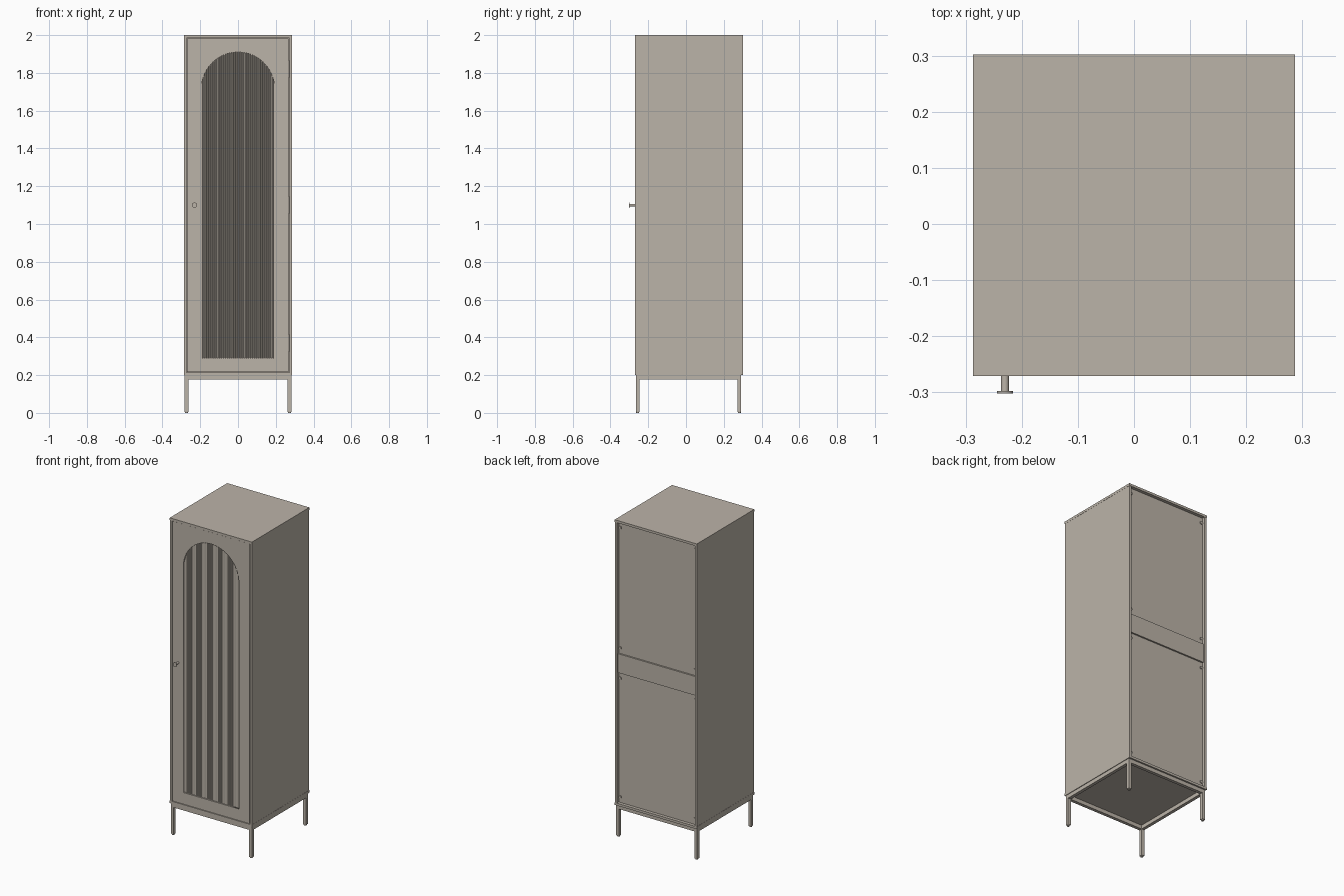
import bpy, bmesh, math
from mathutils import Matrix, Vector

if "Cube" in bpy.data.objects:
    bpy.data.objects.remove(bpy.data.objects["Cube"], do_unlink=True)

paint = bpy.data.materials.new("warm_grey_paint")
paint.use_nodes = True
colour = (0.50, 0.453, 0.393, 1)
paint.diffuse_color = colour
paint.node_tree.nodes["Principled BSDF"].inputs["Base Color"].default_value = colour


def add(name, mesh):
    mesh.materials.clear()
    mesh.materials.append(paint)
    obj = bpy.data.objects.new(name, mesh)
    bpy.context.scene.collection.objects.link(obj)
    return obj


def from_bmesh(name, bm):
    bmesh.ops.recalc_face_normals(bm, faces=bm.faces)
    mesh = bpy.data.meshes.new(name)
    bm.to_mesh(mesh)
    bm.free()
    return add(name, mesh)


def box(name, x, y, z):
    """Box spanning the given (low, high) range on each axis."""
    bm = bmesh.new()
    size = Vector([r[1] - r[0] for r in (x, y, z)])
    mid = Vector([sum(r) / 2 for r in (x, y, z)])
    bmesh.ops.create_cube(bm, size=1, matrix=Matrix.Translation(mid) @ Matrix.Diagonal(size).to_4x4())
    return from_bmesh(name, bm)


def disc(name, centre, radius, depth, along_y=True, sides=24):
    """Short smooth cylinder, lying along y or standing on z."""
    bm = bmesh.new()
    turn = Matrix.Rotation(math.pi / 2 if along_y else 0, 4, 'X')
    bmesh.ops.create_cone(bm, cap_ends=True, segments=sides, radius1=radius, radius2=radius,
                          depth=depth, matrix=Matrix.Translation(centre) @ turn)
    for f in bm.faces:
        f.smooth = len(f.verts) == 4
    for e in bm.edges:
        e.smooth = all(f.smooth for f in e.link_faces)
    return from_bmesh(name, bm)


W, FRONT, BACK = 0.287, -0.271, 0.302
LOW, HIGH, T = 0.20, 2.0, 0.015
INNER = W - T

# Carcass
box("top_panel", (-W, W), (FRONT, BACK), (HIGH - T, HIGH))
box("bottom_panel", (-W, W), (FRONT, BACK), (LOW, LOW + T))
for side, s in (("right", -1), ("left", 1)):
    box(side + "_side_panel", sorted((s * INNER, s * (W - 0.001))),
        (FRONT, BACK - 0.001), (LOW + T, HIGH - T))

# Recessed back with a middle rail
box("lower_back_panel", (-INNER, INNER), (0.27, 0.282), (LOW + T, 1.04))
box("upper_back_panel", (-INNER, INNER), (0.27, 0.282), (1.15, HIGH - T))
box("back_rail", (-INNER, INNER), (0.272, 0.292), (1.035, 1.155))
for s in (-1, 1):
    for z in (0.25, 1.0, 1.19, 1.95):
        disc("back_fastener", (s * 0.261, 0.284, z), 0.009, 0.008)

# Door frame with an arched opening
DOOR_FRONT, DOOR_T = -0.268, 0.02
ARCH, SPRING, SILL = 0.194, 1.716, 0.29
outline = [(-0.270, 0.217), (0.267, 0.217), (0.267, 1.983), (-0.270, 1.983)]
opening = [(-ARCH, SILL), (ARCH, SILL)]
for i in range(41):
    a = math.pi * i / 40
    opening.append((ARCH * math.cos(a), SPRING + ARCH * math.sin(a)))
curve = bpy.data.curves.new("door_outline", 'CURVE')
curve.dimensions, curve.fill_mode, curve.extrude = '2D', 'BOTH', DOOR_T / 2
for loop in (outline, opening):
    spline = curve.splines.new('POLY')
    spline.points.add(len(loop) - 1)
    for p, (x, y) in zip(spline.points, loop):
        p.co = (x, y, 0, 1)
    spline.use_cyclic_u = True
helper = bpy.data.objects.new("door_outline", curve)
bpy.context.scene.collection.objects.link(helper)
door_mesh = bpy.data.meshes.new_from_object(helper)
bpy.data.objects.remove(helper, do_unlink=True)
door_mesh.transform(Matrix.Translation((0, DOOR_FRONT + DOOR_T / 2, 0)) @ Matrix.Rotation(math.pi / 2, 4, 'X'))
add("arched_door_frame", door_mesh)

# Fluted door panel: rounded ribs side by side, closed at the rear
RIBS, STEPS, HALF = 36, 6, 0.198
pitch = 2 * HALF / RIBS
profile = []
for i in range(RIBS * STEPS + 1):
    bulge = math.sin(math.pi * (i % STEPS) / STEPS)
    profile.append((-HALF + pitch * i / STEPS, -0.257 - 0.45 * pitch * bulge))
profile += [(HALF, -0.251), (-HALF, -0.251)]
bm = bmesh.new()
base = bm.faces.new([bm.verts.new((x, y, SILL - 0.004)) for x, y in profile])
grown = bmesh.ops.extrude_face_region(bm, geom=[base], use_keep_orig=True)
bmesh.ops.translate(bm, vec=(0, 0, 1.628),
                    verts=[v for v in grown["geom"] if isinstance(v, bmesh.types.BMVert)])
from_bmesh("fluted_door_panel", bm)

# Knob and hinges
disc("knob_stem", (-0.23, -0.282, 1.1), 0.007, 0.032)
disc("knob_cap", (-0.23, -0.300, 1.1), 0.014, 0.004)
for z in (0.37, 1.1, 1.82):
    disc("hinge_pin", (0.2695, -0.262, z), 0.0025, 0.09, along_y=False, sides=12)

# Base frame and legs
OUT, BAR, Y0, Y1 = 0.283, 0.02, -0.266, 0.292
RAIL = (0.176, LOW)
for s, side in ((-1, "right"), (1, "left")):
    span = sorted((s * OUT, s * (OUT - BAR)))
    box("base_rail_" + side, span, (Y0 + BAR, Y1 - BAR), RAIL)
    for end, y in (("front", Y0), ("back", Y1 - BAR)):
        box(f"{end}_{side}_leg", span, (y, y + BAR), (0.006, LOW))
        disc(f"{end}_{side}_foot", (s * (OUT - BAR / 2), y + BAR / 2, 0.003), 0.008, 0.006, along_y=False)
for end, y in (("front", Y0), ("back", Y1 - BAR)):
    box("base_rail_" + end, (BAR - OUT, OUT - BAR), (y, y + BAR), RAIL)
